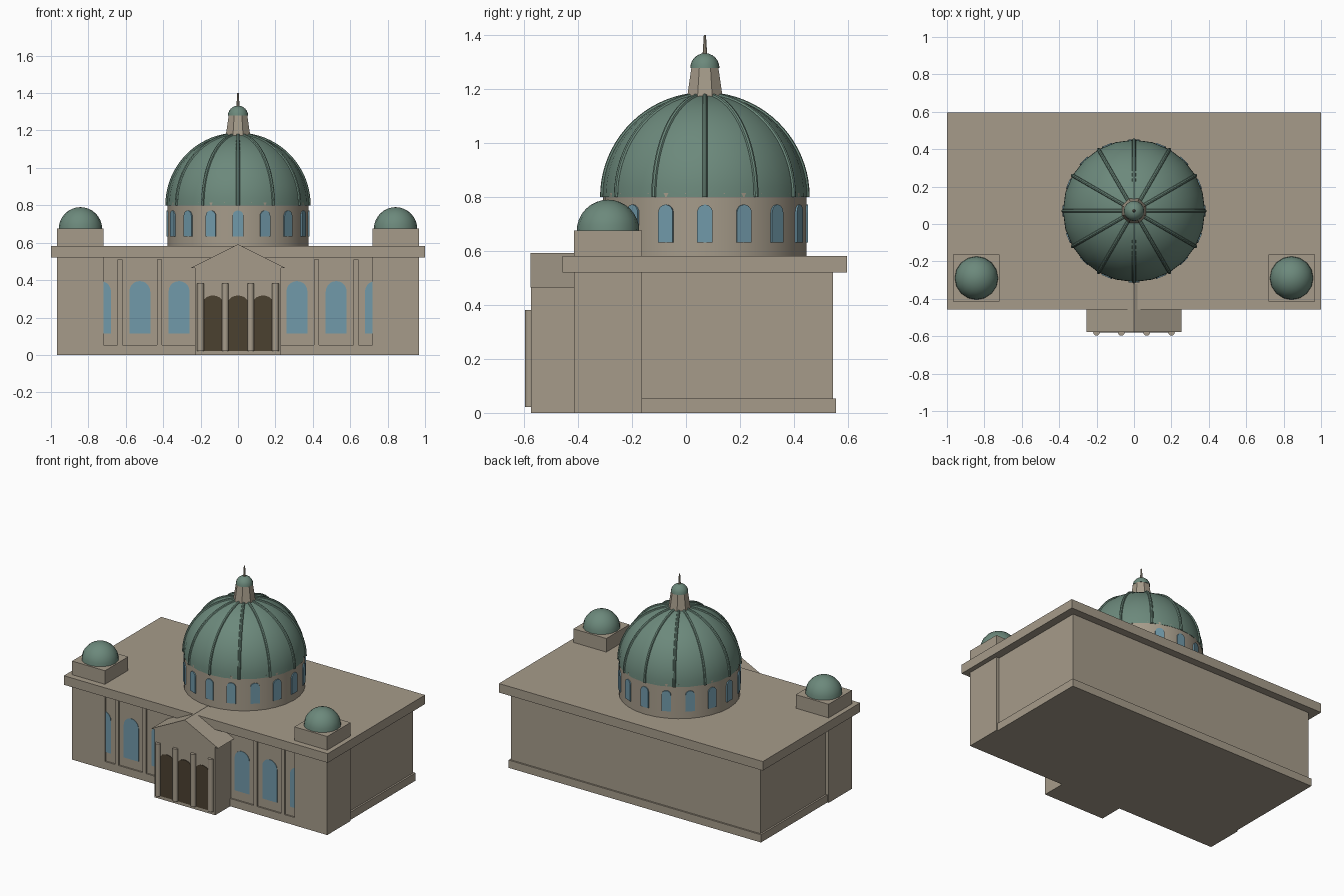
import bpy, bmesh, math
from mathutils import Matrix, Vector

if "Cube" in bpy.data.objects:
    bpy.data.objects.remove(bpy.data.objects["Cube"])

CY = 0.07  # centre line of the main block and dome


def material(name, rgb):
    m = bpy.data.materials.new(name)
    m.diffuse_color = (*rgb, 1)
    m.use_nodes = True
    m.node_tree.nodes["Principled BSDF"].inputs["Base Color"].default_value = m.diffuse_color
    return m


STONE = material("beige stone", (0.38, 0.33, 0.255))
COPPER = material("green copper", (0.15, 0.25, 0.20))
GLASS = material("blue glass", (0.165, 0.32, 0.40))
DOOR = material("dark brown", (0.07, 0.052, 0.03))


def finish(name, bm, mat, smooth=False):
    bmesh.ops.recalc_face_normals(bm, faces=bm.faces)
    me = bpy.data.meshes.new(name)
    bm.to_mesh(me)
    bm.free()
    me.materials.append(mat)
    if smooth:
        me.shade_smooth()
        me.set_sharp_from_angle(angle=math.radians(35))
    ob = bpy.data.objects.new(name, me)
    bpy.context.collection.objects.link(ob)
    return ob


def box(name, x0, x1, y0, y1, z0, z1, mat=STONE):
    bm = bmesh.new()
    bmesh.ops.create_cube(bm, size=1)
    for v in bm.verts:
        v.co = ((x0 + x1) / 2 + v.co.x * (x1 - x0),
                (y0 + y1) / 2 + v.co.y * (y1 - y0),
                (z0 + z1) / 2 + v.co.z * (z1 - z0))
    return finish(name, bm, mat)


def lathe(name, profile, segs, centre, mat, smooth=True, turn=0.0):
    """Revolve (radius, z) points; a zero radius closes to a point."""
    bm = bmesh.new()
    rings = []
    for r, z in profile:
        if r < 1e-6:
            rings.append([bm.verts.new((centre[0], centre[1], z))] * segs)
        else:
            rings.append([bm.verts.new((centre[0] + r * math.cos(turn + math.tau * i / segs),
                                        centre[1] + r * math.sin(turn + math.tau * i / segs), z))
                          for i in range(segs)])
    for a, b in zip(rings, rings[1:]):
        for i in range(segs):
            j = (i + 1) % segs
            quad = list(dict.fromkeys((a[i], a[j], b[j], b[i])))
            bm.faces.new(quad)
    for ring, (r, z) in ((rings[0], profile[0]), (rings[-1], profile[-1])):
        if r > 1e-6:
            bm.faces.new(ring)
    return finish(name, bm, mat, smooth)


def dome_profile(r, z, steps):
    pts = [(r * math.cos(math.pi / 2 * i / steps), z + r * math.sin(math.pi / 2 * i / steps))
           for i in range(steps)]
    return pts + [(0, z + r)]


def prism(name, outline, y0, y1, mat, matrix=None):
    """Extrude an (x, z) outline from y0 to y1."""
    bm = bmesh.new()
    front = bm.faces.new([bm.verts.new((x, y0, z)) for x, z in outline])
    ext = bmesh.ops.extrude_face_region(bm, geom=[front])["geom"]
    for v in ext:
        if isinstance(v, bmesh.types.BMVert):
            v.co.y = y1
    # keep the front cap so the prism is closed
    if not front.is_valid:
        bm.faces.new([v for v in bm.verts if abs(v.co.y - y0) < 1e-7])
    if matrix:
        bm.transform(matrix)
    return finish(name, bm, mat)


def arch(x, w, z0, z1, rise=None, n=10):
    rise = w / 2 if rise is None else rise
    top = [(x + w / 2 * math.cos(math.pi * i / n), z1 - rise + rise * math.sin(math.pi * i / n))
           for i in range(n + 1)]
    return [(x - w / 2, z0), (x + w / 2, z0)] + top


# Main block
box("main_block", -0.945, 0.945, -0.404, 0.544, 0, 0.55)
box("plinth", -0.957, 0.957, -0.414, 0.555, 0, 0.053)
box("roof_slab", -1, 1, -0.457, 0.597, 0.52, 0.582)

# Front pilasters, windows, corner towers with small domes
for s, side in ((-1, "left"), (1, "right")):
    for i, x in enumerate((0.42, 0.63)):
        box(f"{side}_pilaster_{i}", s * x - 0.0135, s * x + 0.0135, -0.415, -0.40, 0.03, 0.51)
    for i, x in enumerate((0.315, 0.525, 0.735)):
        prism(f"{side}_window_{i}", arch(s * x, 0.112, 0.115, 0.395), -0.407, -0.400, GLASS)
    x0, x1 = sorted((s * 0.718, s * 0.967))
    box(f"{side}_tower", x0, x1, -0.415, -0.163, 0, 0.675)
    lathe(f"{side}_tower_dome", dome_profile(0.116, 0.674, 8), 16,
          (s * 0.8425, -0.289), COPPER)

# Portico with gabled roof, half columns and doors
box("portico", -0.23, 0.23, -0.575, -0.38, 0, 0.468)
prism("portico_gable", [(-0.254, 0.465), (0.254, 0.465), (0, 0.592)], -0.577, -0.32, STONE)
for i, x in enumerate((-0.2, -0.068, 0.068, 0.2)):
    lathe(f"portico_column_{i}", [(0.018, 0.022), (0.018, 0.382)], 12, (x, -0.579), STONE)
for i, x in enumerate((-0.134, 0, 0.134)):
    prism(f"portico_door_{i}", arch(x, 0.116, 0.022, 0.318, 0.05), -0.579, -0.573, DOOR)

# Drum with a ring of arched windows
lathe("drum", [(0.377, 0.57), (0.377, 0.815)], 32, (0, CY), STONE)
for i in range(16):
    spin = Matrix.Translation((0, CY, 0)) @ Matrix.Rotation(math.tau * i / 16, 4, 'Z')
    prism(f"drum_window_{i}", arch(0, 0.058, 0.632, 0.772), -0.382, -0.373, GLASS, spin)

# Great dome and its twelve ribs
lathe("dome", dome_profile(0.38, 0.80, 16), 24, (0, CY), COPPER)
bm = bmesh.new()
for k in range(12):
    a = math.tau * k / 12
    out = Vector((math.cos(a), math.sin(a), 0))
    across = Vector((-math.sin(a), math.cos(a), 0))
    rings = []
    for i in range(19):
        p = math.radians(82) * i / 18
        normal = out * math.cos(p) + Vector((0, 0, math.sin(p)))
        c = Vector((0, CY, 0.80)) + normal * 0.379
        rings.append([bm.verts.new(c + 0.0095 * (normal * math.sin(t) + across * math.cos(t)))
                      for t in (math.tau * j / 8 for j in range(8))])
    for r0, r1 in zip(rings, rings[1:]):
        for j in range(8):
            bm.faces.new((r0[j], r0[(j + 1) % 8], r1[(j + 1) % 8], r1[j]))
    bm.faces.new(rings[0])
    bm.faces.new(rings[-1])
finish("dome_ribs", bm, COPPER, True)

# Lantern, its cap and the spire
lathe("lantern", [(0.072, 1.165), (0.054, 1.28)], 8, (0, CY), STONE, False, math.pi / 8)
lathe("lantern_cap", dome_profile(0.054, 1.279, 6), 16, (0, CY), COPPER)
lathe("spire", [(0.009, 1.32), (0.004, 1.40)], 8, (0, CY), STONE)
